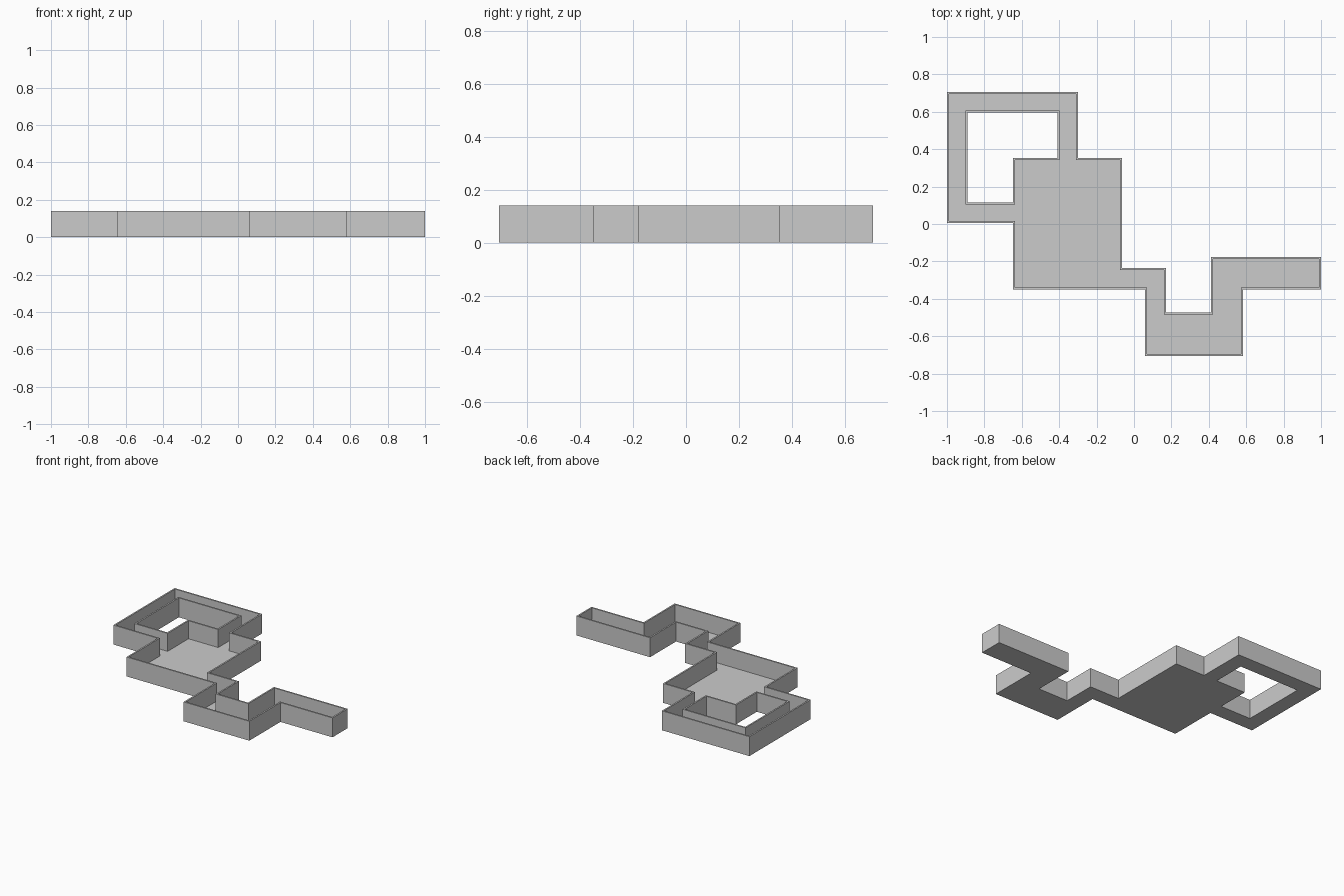
import bpy, bmesh
from mathutils import Vector

if "Cube" in bpy.data.objects:
    bpy.data.objects.remove(bpy.data.objects["Cube"])

HEIGHT, WALL, FLOOR = 0.14, 0.011, 0.01

# Plan outlines, walked with the interior on the left
outer = [(-1, 0.705), (-1, 0.005), (-0.646, 0.005), (-0.646, -0.35),
         (0.059, -0.35), (0.059, -0.705), (0.584, -0.705), (0.584, -0.35),
         (1, -0.35), (1, -0.177), (0.411, -0.177), (0.411, -0.473),
         (0.172, -0.473), (0.172, -0.236), (-0.064, -0.236), (-0.064, 0.353),
         (-0.3, 0.353), (-0.3, 0.705)]
courtyard = [(-0.89, 0.596), (-0.409, 0.596), (-0.409, 0.353),
             (-0.646, 0.353), (-0.646, 0.115), (-0.89, 0.115)]


def inset(loop, d):
    """Shift a right-angled loop to its left by d with mitred corners."""
    out = []
    for i, p in enumerate(loop):
        p = Vector(p)
        a = (p - Vector(loop[i - 1])).normalized()
        b = (Vector(loop[(i + 1) % len(loop)]) - p).normalized()
        out.append((p.x - (a.y + b.y) * d, p.y + (a.x + b.x) * d))
    return out


def ring(bm, loop, z):
    return [bm.verts.new((x, y, z)) for x, y in loop]


def bridge(bm, lo, hi):
    n = len(lo)
    for i in range(n):
        j = (i + 1) % n
        bm.faces.new((lo[i], lo[j], hi[j], hi[i]))


def fill(bm, rings):
    edges = []
    for r in rings:
        for i in range(len(r)):
            e = bm.edges.get((r[i - 1], r[i]))
            edges.append(e)
    bmesh.ops.triangle_fill(bm, edges=edges, use_beauty=True)


# Hollow shell: outside walls, rim, inside walls, then floor top and underside
bm = bmesh.new()
bottoms, floors = [], []
for loop in (outer, courtyard):
    inner = inset(loop, WALL)
    rings = [ring(bm, loop, 0), ring(bm, loop, HEIGHT),
             ring(bm, inner, HEIGHT), ring(bm, inner, FLOOR)]
    for lo, hi in zip(rings, rings[1:]):
        bridge(bm, lo, hi)
    bottoms.append(rings[0])
    floors.append(rings[-1])
fill(bm, bottoms)
fill(bm, floors)
bmesh.ops.recalc_face_normals(bm, faces=bm.faces)
bmesh.ops.dissolve_limit(bm, angle_limit=0.01, verts=bm.verts, edges=bm.edges)

mesh = bpy.data.meshes.new("walled_floor_plan")
bm.to_mesh(mesh)
bm.free()
obj = bpy.data.objects.new("walled_floor_plan", mesh)
bpy.context.collection.objects.link(obj)
